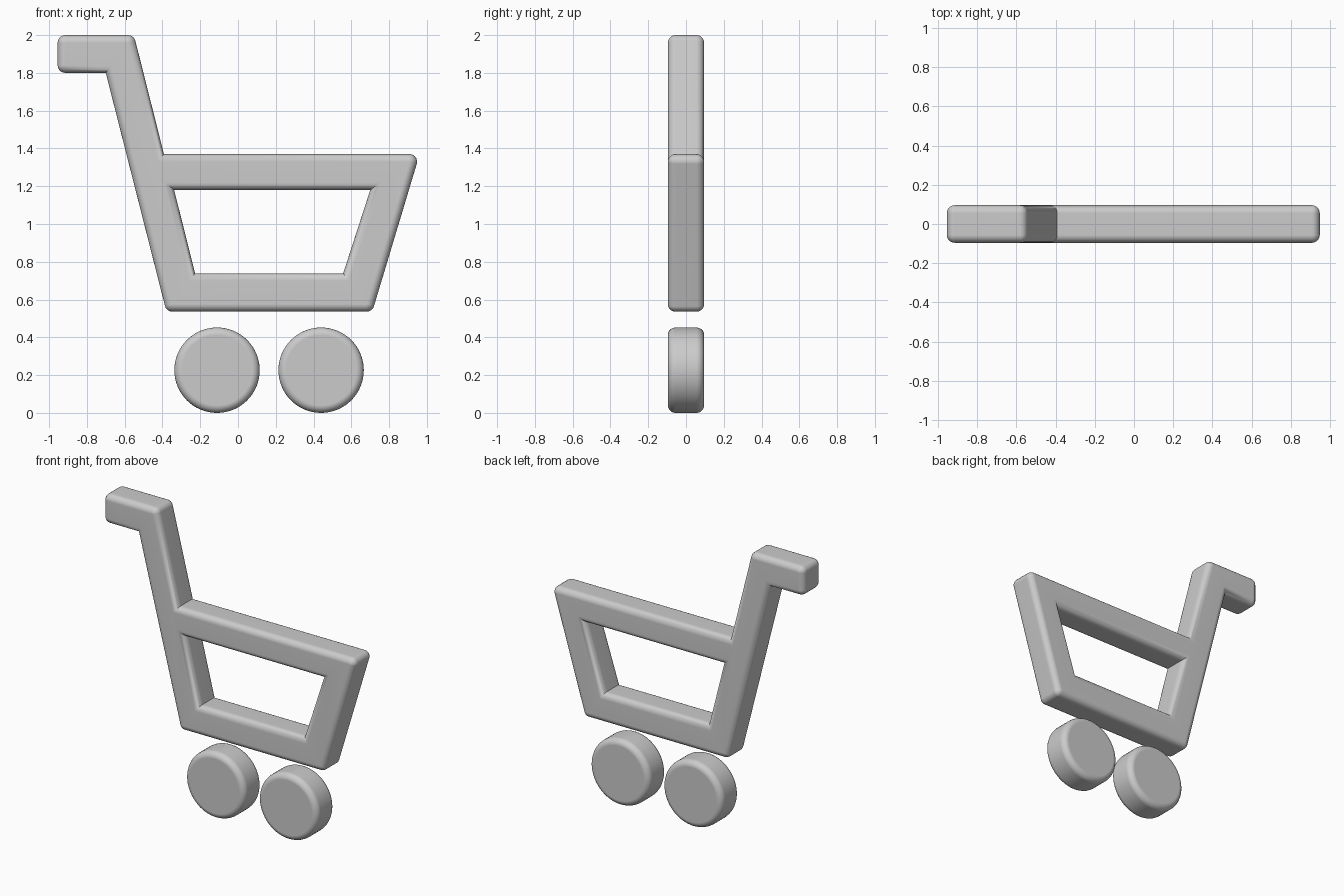
import bpy, bmesh, math
from mathutils import Vector

if "Cube" in bpy.data.objects:
    bpy.data.objects.remove(bpy.data.objects["Cube"])

HALF = 0.096   # half thickness in y
R = 0.04       # edge rounding
STEPS = 5      # segments of each rounding


def inset_loop(pts, d):
    """Offset an (x, z) outline into the material; round its convex corners."""
    pts = [Vector(p) for p in pts]
    out = []
    for i, p in enumerate(pts):
        e1 = (p - pts[i - 1]).normalized()
        e2 = (pts[(i + 1) % len(pts)] - p).normalized()
        n1, n2 = Vector((-e1.y, e1.x)), Vector((-e2.y, e2.x))
        miter = (n1 + n2) / (1 + n1.dot(n2))
        if e1.cross(e2) > 0:
            for k in range(STEPS + 1):
                out.append(p + miter * R - n1.slerp(n2, k / STEPS) * (R - d))
        else:
            out.append(p + miter * d)
    return out


def finish(name, bm):
    bmesh.ops.recalc_face_normals(bm, faces=bm.faces[:])
    me = bpy.data.meshes.new(name)
    bm.to_mesh(me)
    bm.free()
    ob = bpy.data.objects.new(name, me)
    bpy.context.collection.objects.link(ob)
    bpy.ops.object.select_all(action='DESELECT')
    bpy.context.view_layer.objects.active = ob
    ob.select_set(True)
    bpy.ops.object.shade_smooth_by_angle(angle=math.radians(35))
    ob.modifiers.new("face_normals", 'WEIGHTED_NORMAL').keep_sharp = True
    return ob


# Rounding profile across the thickness: (inset, y)
arc = [(R * (1 - math.cos(a)), HALF - R + R * math.sin(a))
       for a in (k / STEPS * math.pi / 2 for k in range(STEPS + 1))]
layers = [(d, -y) for d, y in reversed(arc)] + arc

# Cart frame with handle: outline counter-clockwise, opening clockwise
outline = [(-0.955, 2.0), (-0.955, 1.8), (-0.70, 1.8), (-0.379, 0.536),
           (0.711, 0.536), (0.962, 1.37), (-0.392, 1.37), (-0.551, 2.0)]
opening = [(-0.338, 1.18), (0.70, 1.18), (0.557, 0.739), (-0.227, 0.739)]

bm = bmesh.new()
for pts in (outline, opening):
    rings = [[bm.verts.new((p.x, y, p.y)) for p in inset_loop(pts, d)]
             for d, y in layers]
    for a, b in zip(rings, rings[1:]):
        for i in range(len(a)):
            bm.faces.new((a[i - 1], a[i], b[i], b[i - 1]))
bmesh.ops.remove_doubles(bm, verts=bm.verts[:], dist=1e-4)
# Flat front and back
for side in (-1, 1):
    rim = [e for e in bm.edges if e.is_boundary
           and all(v.co.y * side > HALF - 1e-4 for v in e.verts)]
    bmesh.ops.triangle_fill(bm, edges=rim, use_beauty=True, normal=(0, side, 0))
finish("cart_frame", bm)

# Wheels: rounded discs lathed around the y axis
WHEEL_R = 0.226
for name, x in (("rear_wheel", -0.111), ("front_wheel", 0.44)):
    bm = bmesh.new()
    n = 64
    rings = [[bm.verts.new((x + (WHEEL_R - d) * math.cos(2 * math.pi * k / n), y,
                            WHEEL_R + (WHEEL_R - d) * math.sin(2 * math.pi * k / n)))
              for k in range(n)] for d, y in layers]
    for a, b in zip(rings, rings[1:]):
        for i in range(n):
            bm.faces.new((a[i - 1], a[i], b[i], b[i - 1]))
    bm.faces.new(rings[0])
    bm.faces.new(rings[-1])
    finish(name, bm)
